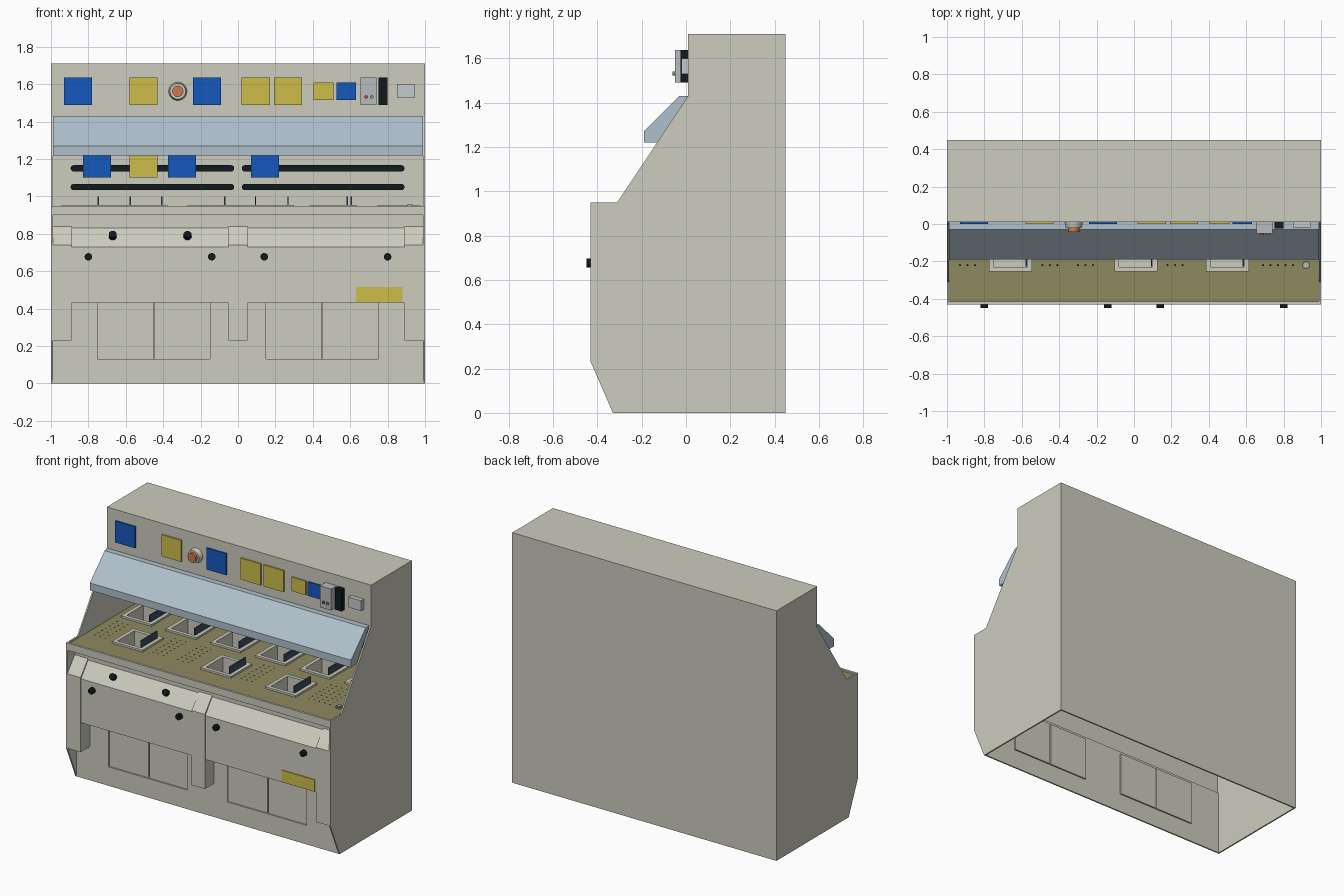
import bpy, bmesh, math
from mathutils import Matrix, Vector

if "Cube" in bpy.data.objects:
    bpy.data.objects.remove(bpy.data.objects["Cube"])


def material(name, hexcode):
    m = bpy.data.materials.new(name)
    rgb = [int(hexcode[i:i + 2], 16) / 255 for i in (0, 2, 4)]
    m.diffuse_color = [((c + .055) / 1.055) ** 2.4 for c in rgb] + [1]
    m.use_nodes = True
    m.node_tree.nodes["Principled BSDF"].inputs["Base Color"].default_value = m.diffuse_color
    return m


CREAM = material("cream", "CDCCBE")
OLIVE = material("olive", "8C8A5F")
HOOD = material("pale_blue", "AFC0CB")
BLUE = material("blue", "1558BD")
YELLOW = material("yellow", "CDBE4B")
BLACK = material("black", "10191C")
SLATE = material("slate", "3C5061")
ORANGE = material("orange", "D07850")
GREY = material("light_grey", "B8BCBF")
SILVER = material("silver", "C3CACD")
RED = material("red", "C84040")
GREEN = material("green", "60A860")


def finish(name, bm, mat, smooth=False):
    bmesh.ops.recalc_face_normals(bm, faces=bm.faces)
    me = bpy.data.meshes.new(name)
    bm.to_mesh(me)
    bm.free()
    ob = bpy.data.objects.new(name, me)
    bpy.context.collection.objects.link(ob)
    me.materials.append(mat)
    if smooth:
        bpy.ops.object.select_all(action='DESELECT')
        ob.select_set(True)
        bpy.context.view_layer.objects.active = ob
        bpy.ops.object.shade_smooth_by_angle(angle=math.radians(35))
    return ob


def prism(name, pts, axis, a, b, mat):
    """Extrude a 2D outline along x (outline in y,z) or y (outline in x,z)."""
    bm = bmesh.new()
    put = (lambda p, t: (t, p[0], p[1])) if axis == 'x' else (lambda p, t: (p[0], t, p[1]))
    r0 = [bm.verts.new(put(p, a)) for p in pts]
    r1 = [bm.verts.new(put(p, b)) for p in pts]
    bm.faces.new(r0)
    bm.faces.new(r1)
    for i in range(len(pts)):
        j = (i + 1) % len(pts)
        bm.faces.new((r0[i], r0[j], r1[j], r1[i]))
    return finish(name, bm, mat)


def box(name, x0, x1, y0, y1, z0, z1, mat=CREAM):
    return prism(name, [(y0, z0), (y1, z0), (y1, z1), (y0, z1)], 'x', x0, x1, mat)


def cylinder(name, centre, direction, r, depth, mat, r2=None, seg=24):
    """Cylinder starting at centre and pointing along direction."""
    d = Vector(direction).normalized()
    m = Matrix.Translation(Vector(centre) + d * depth / 2) @ d.to_track_quat('Z', 'Y').to_matrix().to_4x4()
    bm = bmesh.new()
    bmesh.ops.create_cone(bm, cap_ends=True, segments=seg, radius1=r,
                          radius2=r if r2 is None else r2, depth=depth, matrix=m)
    return finish(name, bm, mat, True)


# Shell: shaped sides, back, top and header
side = [(-.33, 0), (.45, 0), (.45, 1.71), (.01, 1.71), (.01, 1.43),
        (-.31, .95), (-.43, .95), (-.43, .23)]
prism("left_side", side, 'x', -1, -.99, CREAM)
prism("right_side", side, 'x', .99, 1, CREAM)
box("back_panel", -.99, .99, .44, .45, 0, 1.71)
box("top_panel", -.99, .99, .01, .44, 1.70, 1.71)
box("header_panel", -.99, .99, .01, .02, 1.42, 1.70)

# Sloping hood
prism("hood", [(.01, 1.43), (-.03, 1.43), (-.19, 1.27), (-.19, 1.22), (-.13, 1.22)],
      'x', -.988, .988, HOOD)

# Lower front wall with recessed double doors
for x0, x1 in ((-.99, -.75), (-.15, .15), (.75, .99)):
    box("lower_wall", x0, x1, -.33, -.32, 0, .45)
for s in (-1, 1):
    cx = .45 * s
    box("door_sill_panel", cx - .3, cx + .3, -.33, -.32, 0, .13)
    box("door_head_panel", cx - .3, cx + .3, -.33, -.32, .43, .45)
    box("door_left", cx - .3, cx - .003, -.32, -.31, .13, .43)
    box("door_right", cx + .003, cx + .3, -.32, -.31, .13, .43)
    # Upper drawer front with sloped top
    prism("drawer_front", [(-.425, .43), (-.425, .73), (-.35, .83), (-.33, .83), (-.33, .43)],
          'x', min(.05 * s, .89 * s), max(.05 * s, .89 * s), CREAM)

# Pillars
for x0, x1 in ((-.99, -.89), (-.05, .05), (.89, .99)):
    prism("pillar", [(-.43, .23), (-.43, .74), (-.35, .84), (-.33, .84), (-.33, .23)],
          'x', x0, x1, CREAM)
box("upper_wall", -.99, .99, -.35, -.33, .83, .90)
box("counter_rim", -.99, .99, -.43, -.415, .90, .95)

# Worktop with bin openings
bins = [(x, -.14, True) for x in (-.66, .01, .50)]
bins += [(-.83 + .338 * i, .20, i < 5) for i in range(6)]
worktop = box("worktop", -.99, .99, -.415, .44, .90, .94, OLIVE)
cut = bmesh.new()
for cx, cy, _ in bins:
    bmesh.ops.create_cube(cut, size=.2, matrix=Matrix.Translation((cx, cy, .92)))
cutter = finish("bin_cutter", cut, OLIVE)
cutter.hide_render = True
cutter.hide_viewport = True
mod = worktop.modifiers.new("openings", 'BOOLEAN')
mod.operation = 'DIFFERENCE'
mod.solver = 'EXACT'
mod.object = cutter

# Bins: raised rim, chute and upright flap
for cx, cy, has_flap in bins:
    bm = bmesh.new()
    loops = []
    for h, z in ((.115, .938), (.115, .953), (.09, .953), (.09, .75)):
        loops.append([bm.verts.new((cx + sx * h, cy + sy * h, z))
                      for sx, sy in ((-1, -1), (1, -1), (1, 1), (-1, 1))])
    for lo, hi in zip(loops, loops[1:]):
        for i in range(4):
            j = (i + 1) % 4
            bm.faces.new((lo[i], lo[j], hi[j], hi[i]))
    bm.faces.new(loops[-1])
    finish("bin_chute", bm, CREAM)
    if has_flap:
        box("bin_flap", cx + .08, cx + .087, cy - .088, cy + .088, .92, 1.0, SLATE)

# Perforations in the worktop
bm = bmesh.new()
for first, count in ((-.93, 3), (-.49, 3), (-.30, 3), (.18, 3), (.69, 5)):
    for i in range(count):
        for j in range(7):
            bmesh.ops.create_circle(bm, cap_ends=True, segments=8, radius=.006,
                                    matrix=Matrix.Translation((first + .04 * i, -.22 + .04 * j, .941)))
finish("worktop_perforations", bm, BLACK)

# Small drain post
cylinder("post_base", (.92, -.22, .94), (0, 0, 1), .022, .010, OLIVE)
cylinder("post_cap", (.92, -.22, .95), (0, 0, 1), .013, .006, GREY)

# Back wall slots and labels
for z in (1.05, 1.15):
    for x0, x1 in ((-.895, -.02), (.02, .89)):
        r = .017
        pts = [(x1 - r + r * math.cos(t), z + r * math.sin(t))
               for t in [math.pi * (k / 8 - .5) for k in range(9)]]
        pts += [(x0 + r + r * math.cos(t), z + r * math.sin(t))
                for t in [math.pi * (k / 8 + .5) for k in range(9)]]
        prism("back_rail", pts, 'y', .415, .44, BLACK)
for x, mat in ((-.83, BLUE), (-.58, YELLOW), (-.375, BLUE), (.07, BLUE)):
    box("back_plate", x, x + .15, .405, .44, 1.10, 1.245, mat)

# Header plates
for x, mat in ((-.93, BLUE), (-.58, YELLOW), (-.24, BLUE), (.02, YELLOW), (.193, YELLOW)):
    box("header_plate", x, x + .15, 0, .01, 1.49, 1.637, mat)
box("small_yellow_plate", .405, .51, 0, .01, 1.515, 1.61, YELLOW)
box("small_blue_plate", .527, .63, 0, .01, 1.515, 1.61, BLUE)

# Header button, control boxes and indicators
cylinder("button_collar", (-.322, .01, 1.562), (0, -1, 0), .049, .032, CREAM, .042)
cylinder("button_cap", (-.322, -.02, 1.562), (0, -1, 0), .03, .022, ORANGE)
box("control_box", .655, .74, -.05, .01, 1.49, 1.637, GREY)
cylinder("red_button", (.685, -.05, 1.532), (0, -1, 0), .009, .01, RED)
cylinder("green_button", (.715, -.05, 1.532), (0, -1, 0), .009, .01, GREEN)
box("dark_switch", .752, .80, -.025, .01, 1.49, 1.637, BLACK)
box("socket_box", .85, .945, -.02, .01, 1.53, 1.60, SILVER)

# Front knobs and yellow label
for x in (-.80, -.14, .14, .80):
    cylinder("front_knob", (x, -.424, .677), (0, -1, 0), .02, .026, BLACK)
for x in (-.67, -.27):
    cylinder("slope_knob", (x, -.385, .783), (0, -.8, .6), .021, .026, BLACK)
box("front_label", .63, .88, -.431, -.424, .435, .515, YELLOW)
